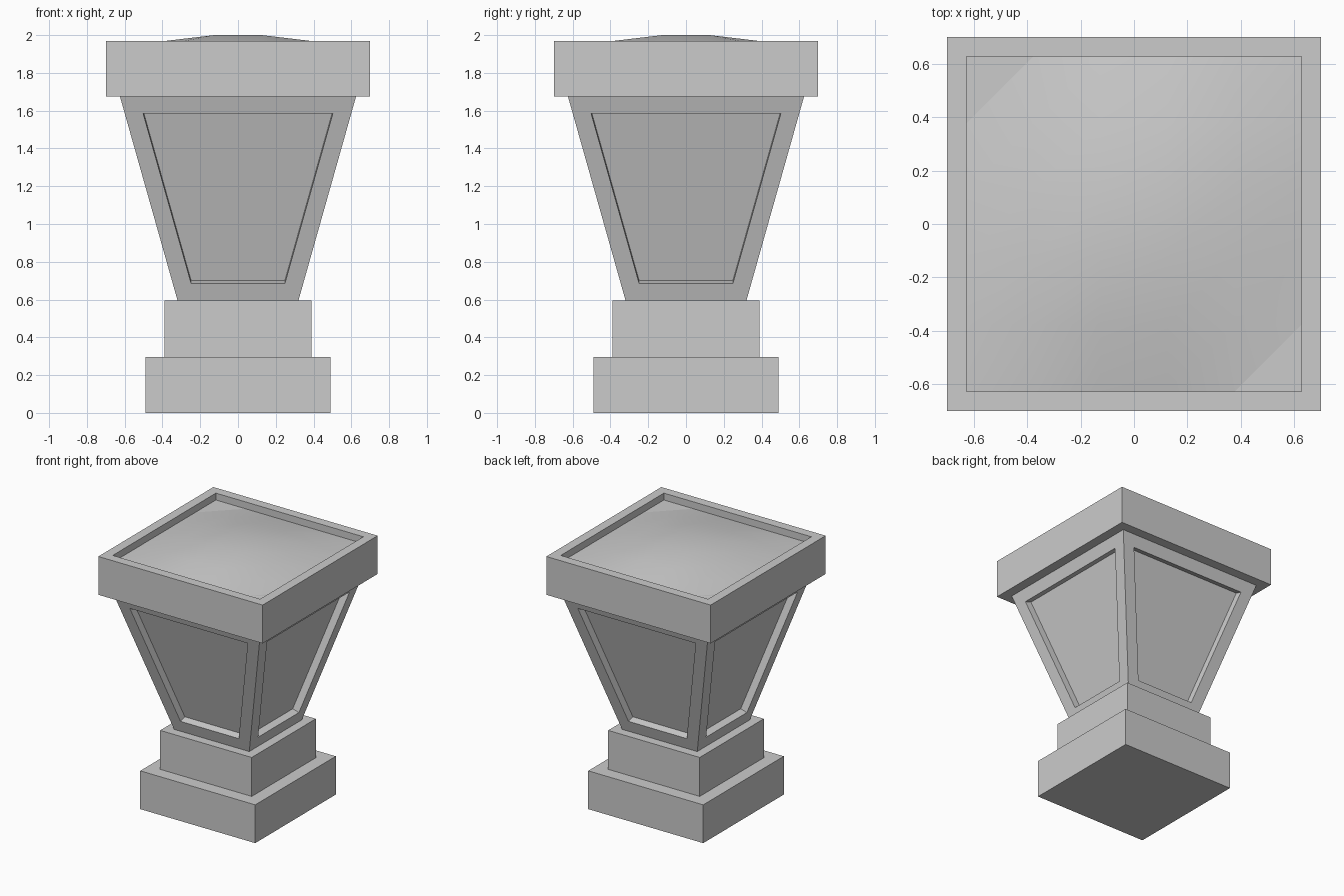
import bpy, bmesh

cube = bpy.data.objects.get("Cube")
if cube:
    bpy.data.objects.remove(cube, do_unlink=True)

stone = bpy.data.materials.new("grey_stone")
stone.use_nodes = True
GREY = (0.6, 0.6, 0.6, 1)
stone.diffuse_color = GREY
stone.node_tree.nodes["Principled BSDF"].inputs["Base Color"].default_value = GREY


def finish(name, bm):
    bmesh.ops.recalc_face_normals(bm, faces=bm.faces)
    mesh = bpy.data.meshes.new(name)
    bm.to_mesh(mesh)
    bm.free()
    mesh.materials.append(stone)
    obj = bpy.data.objects.new(name, mesh)
    bpy.context.collection.objects.link(obj)
    return obj


def frustum(low, high, z0, z1):
    """Square block with half widths low and high."""
    bm = bmesh.new()
    bmesh.ops.create_cube(bm, size=2)
    for v in bm.verts:
        top = v.co.z > 0
        half = high if top else low
        v.co = (v.co.x * half, v.co.y * half, z1 if top else z0)
    bm.normal_update()
    return bm


def sink(bm, faces, inset, depth):
    """Inset each face and push it straight inward."""
    bmesh.ops.inset_individual(bm, faces=faces, thickness=inset, use_even_offset=True)
    for f in bmesh.ops.extrude_discrete_faces(bm, faces=faces)["faces"]:
        f.normal_update()
        shift = f.normal * -depth
        for v in f.verts:
            v.co += shift


# Stepped foot
finish("base_step", frustum(0.49, 0.49, 0, 0.295))
finish("upper_step", frustum(0.39, 0.39, 0.295, 0.595))

# Flared body with a sunken panel on each side
bm = frustum(0.32, 0.625, 0.595, 1.675)
sink(bm, [f for f in bm.faces if abs(f.normal.z) < 0.5], 0.094, 0.055)
finish("flared_body", bm)

# Cap with a raised rim
RIM, FLOOR = 0.628, 1.917
bm = frustum(0.7, 0.7, 1.675, 1.97)
sink(bm, [f for f in bm.faces if f.normal.z > 0.5], 0.7 - RIM, 1.97 - FLOOR)
finish("cap", bm)

# Softly domed top inside the rim
bm = bmesh.new()
bmesh.ops.create_grid(bm, x_segments=5, y_segments=5, size=RIM)
LEVELS = (1, 0.64, 0)


def rise(c):
    return LEVELS[min(2, int(abs(c) / RIM * 2.5))]


for v in bm.verts:
    v.co.z = FLOOR + (2 - FLOOR) * rise(v.co.x) * rise(v.co.y)
for f in bm.faces:
    f.smooth = True
finish("domed_top", bm)
